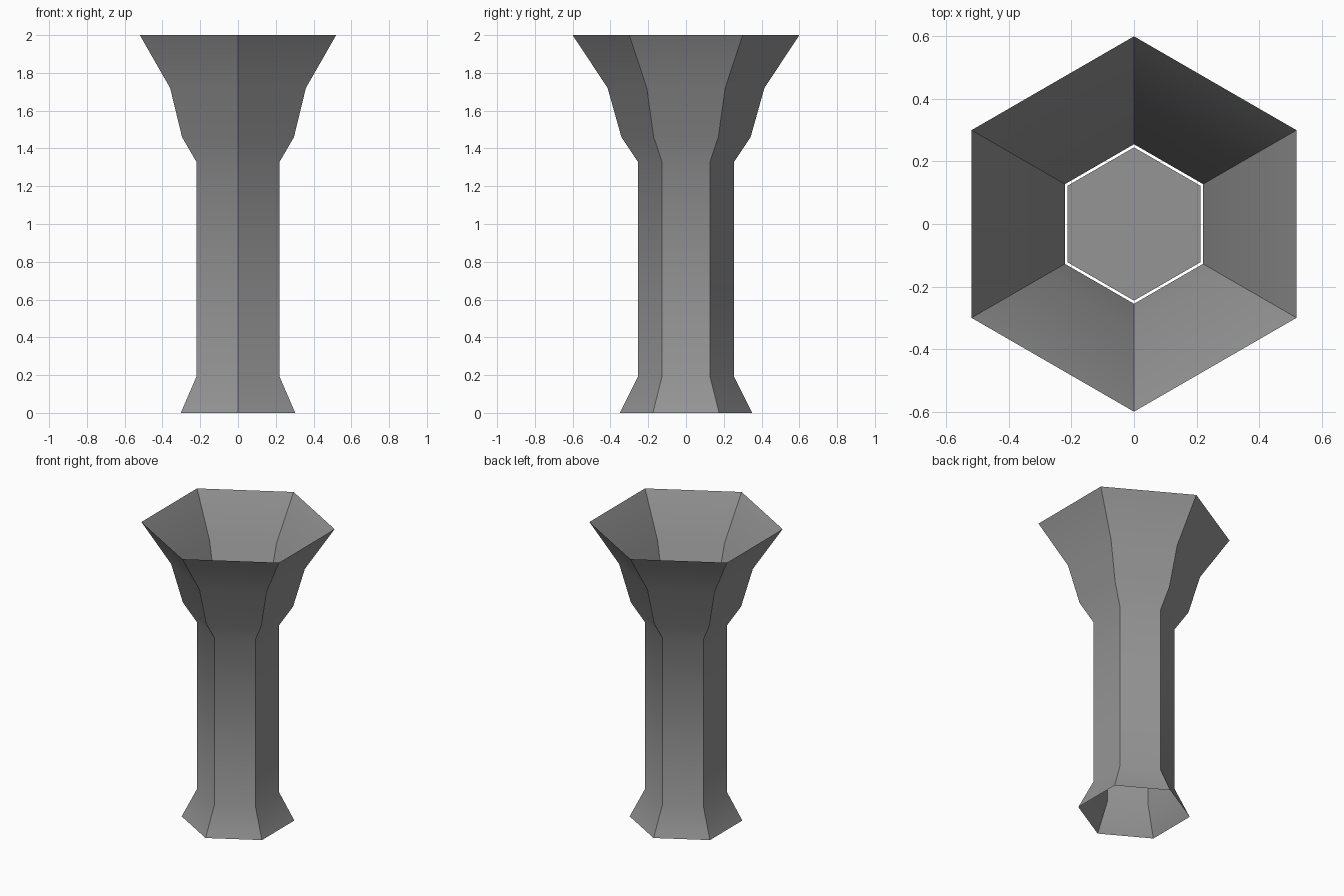
import bpy, bmesh, math

cube = bpy.data.objects.get("Cube")
if cube:
    bpy.data.objects.remove(cube, do_unlink=True)

SIDES = 6

stone = bpy.data.materials.new("grey_stone")
stone.use_nodes = True
colour = (0.3, 0.3, 0.3, 1)
stone.diffuse_color = colour
stone.node_tree.nodes["Principled BSDF"].inputs["Base Color"].default_value = colour


def ring(bm, radius, z):
    """Hexagon of vertices with corners on the y axis."""
    angles = [math.pi / 2 + i * math.tau / SIDES for i in range(SIDES)]
    return [bm.verts.new((radius * math.cos(a), radius * math.sin(a), z)) for a in angles]


def finish(bm, name):
    mesh = bpy.data.meshes.new(name)
    bm.to_mesh(mesh)
    bm.free()
    mesh.materials.append(stone)
    obj = bpy.data.objects.new(name, mesh)
    bpy.context.collection.objects.link(obj)
    return obj


# Open hexagonal column: flared foot, straight shaft, wide bowl
profile = [(0.35, 0), (0.255, 0.19), (0.255, 1.33), (0.342, 1.46), (0.415, 1.72), (0.6, 2)]
bm = bmesh.new()
rings = [ring(bm, r, z) for r, z in profile]
for low, high in zip(rings, rings[1:]):
    for i in range(SIDES):
        j = (i + 1) % SIDES
        bm.faces.new((low[i], low[j], high[j], high[i]))
column = finish(bm, "column_shell")

# Soft bends along the profile, crisp corners around it
bpy.ops.object.select_all(action="DESELECT")
column.select_set(True)
bpy.context.view_layer.objects.active = column
bpy.ops.object.shade_smooth_by_angle(angle=math.radians(36))

# Loose plate forming the bowl floor
bm = bmesh.new()
bm.faces.new(ring(bm, 0.245, 1.33))
finish(bm, "bowl_floor")
